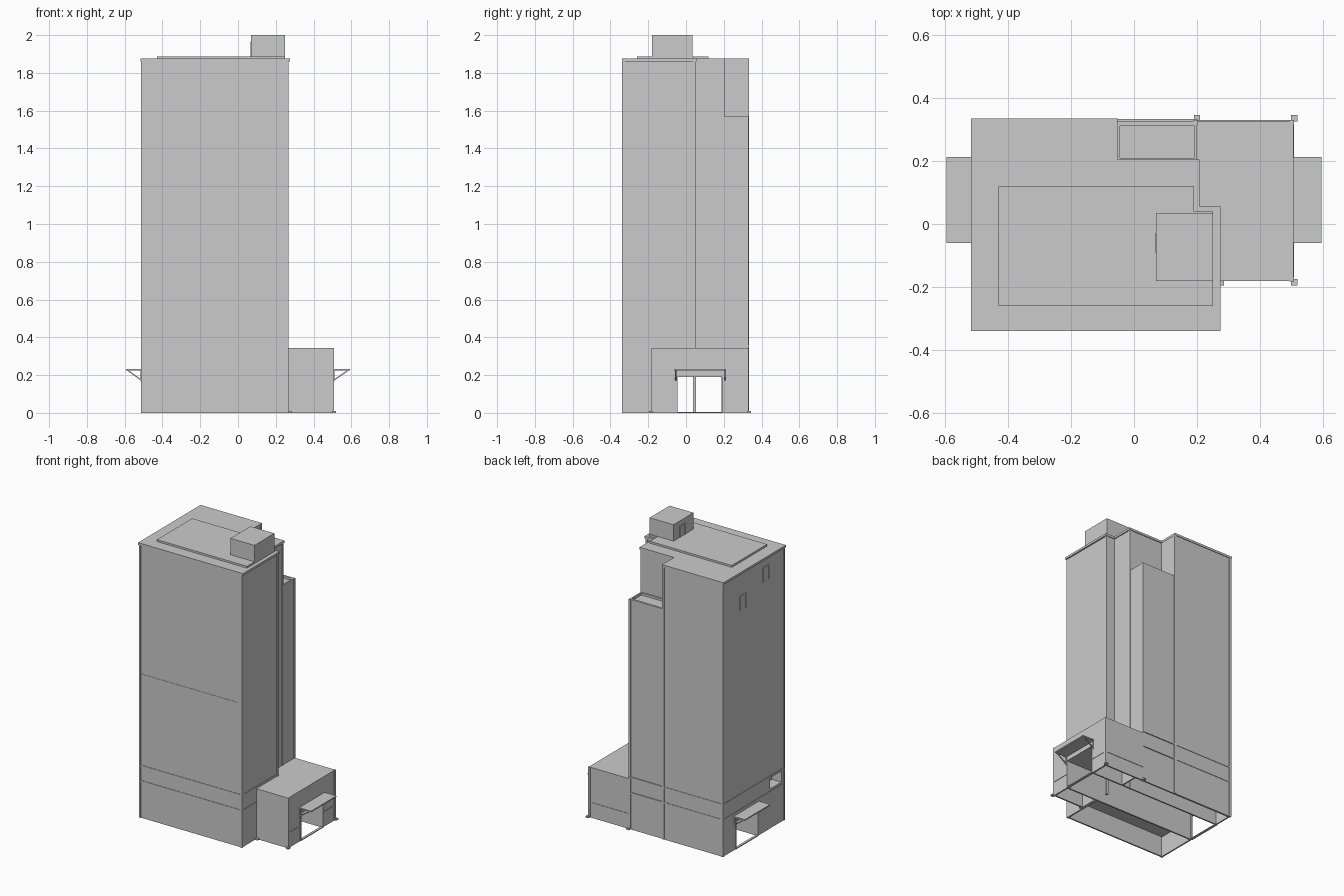
import bpy, bmesh
from mathutils import Vector

if "Cube" in bpy.data.objects:
    bpy.data.objects.remove(bpy.data.objects["Cube"])


def prism(name, pts, z0, z1):
    bm = bmesh.new()
    f = bm.faces.new([bm.verts.new((x, y, z0)) for x, y in pts])
    r = bmesh.ops.extrude_face_region(bm, geom=[f])
    for v in r["geom"]:
        if isinstance(v, bmesh.types.BMVert):
            v.co.z = z1
    bmesh.ops.recalc_face_normals(bm, faces=bm.faces)
    me = bpy.data.meshes.new(name)
    bm.to_mesh(me)
    bm.free()
    o = bpy.data.objects.new(name, me)
    bpy.context.collection.objects.link(o)
    return o


def box(name, x0, x1, y0, y1, z0, z1):
    return prism(name, [(x0, y0), (x1, y0), (x1, y1), (x0, y1)], z0, z1)


def cut(target, cutters):
    for c in cutters:
        m = target.modifiers.new("cut", "BOOLEAN")
        m.operation, m.solver, m.object = "DIFFERENCE", "EXACT", c
        bpy.context.view_layer.objects.active = target
        bpy.ops.object.modifier_apply(modifier=m.name)


def beam(name, a, b, w):
    a, b = Vector(a), Vector(b)
    o = box(name, -w / 2, w / 2, -w / 2, w / 2, 0, (b - a).length)
    o.rotation_mode = "QUATERNION"
    o.rotation_quaternion = (b - a).to_track_quat("Z", "Y")
    o.location = a
    return o


# main volumes
L, F, B = -0.51, -0.335, 0.33
tower_pts = [(L, F), (0.265, F), (0.265, 0.05), (0.2, 0.05), (0.2, 0.2),
             (-0.055, 0.2), (-0.055, B), (L, B)]
tower = prism("tower", tower_pts, 0, 1.86)
stair = box("stair_tower", -0.055, 0.2, 0.2, B - 0.003, 0, 1.57)
podium = prism("podium", [(0.265, -0.18), (0.505, -0.18), (0.505, 0.327), (0.2, 0.327),
                          (0.2, 0.05), (0.265, 0.05)], 0, 0.343)

# passage, hollow ground-floor rooms, side window and sunken stair roof
cutters = [
    box("passage_cutter", -0.7, 0.7, -0.045, 0.19, -0.1, 0.19),
    box("front_room_cutter", L + 0.01, 0.255, F + 0.01, -0.055, -0.1, 0.14),
    box("back_room_cutter", L + 0.01, 0.255, 0.2, B - 0.013, -0.1, 0.09),
    box("podium_front_cutter", 0.275, 0.495, -0.17, -0.055, -0.1, 0.14),
    box("podium_back_cutter", 0.265, 0.495, 0.2, B - 0.013, -0.1, 0.09),
    box("side_window_cutter", -0.6, -0.44, -0.3, -0.18, 0.27, 0.345),
    box("stair_roof_cutter", -0.045, 0.19, 0.21, 0.312, 1.555, 1.7),
]
for o in (tower, podium):
    cut(o, cutters[:6])
cut(stair, [cutters[0], cutters[2], cutters[6]])
for c in cutters:
    bpy.data.objects.remove(c)

# cornice, following the tower outline
e = 0.007
roof_pts = [(L - e, F - e + 0.002), (0.275, F - e + 0.002), (0.275, 0.055), (0.207, 0.055),
            (0.207, 0.205), (-0.053, 0.205), (-0.053, B + 0.004), (L - e, B + 0.004)]
prism("cornice", roof_pts, 1.86, 1.875)

# roof deck and penthouse with door frame
prism("roof_deck", [(-0.43, -0.26), (0.25, -0.26), (0.25, 0.04), (0.19, 0.04),
                    (0.19, 0.12), (-0.43, 0.12)], 1.875, 1.888)
box("penthouse", 0.07, 0.25, -0.18, 0.035, 1.875, 2.0)


def side_frame(name, x, y0, y1, z0, z1, t=0.008):
    for ya in (y0, y1 - t):
        box(name + "_jamb", x - 0.004, x + 0.002, ya, ya + t, z0, z1)
    box(name + "_head", x - 0.004, x + 0.002, y0, y1, z1 - t, z1)


side_frame("penthouse_door", 0.07, -0.09, -0.03, 1.888, 1.965)
side_frame("upper_window_a", L, 0.08, 0.15, 1.61, 1.71)
side_frame("upper_window_b", L, -0.17, -0.1, 1.71, 1.81)

# corner trims
p, w = 0.003, 0.012
for x, y, top in [(L, F, 1.86), (0.265, F, 1.86), (0.265, 0.05, 1.86), (0.2, 0.2, 1.86),
                  (-0.055, B, 1.86), (L, B, 1.86), (0.2, 0.327, 1.57),
                  (0.505, -0.18, 0.343), (0.505, 0.327, 0.343)]:
    sx = -1 if x == L else 1
    sy = -1 if y < 0 else 1
    xs = sorted((x - sx * w, x + sx * p))
    ys = sorted((y - sy * w, y + sy * p))
    box("corner_trim", *xs, *ys, 0, top)

# horizontal bands on the lower floors
for z in (0.25, 0.355):
    t = 0.005
    box("front_band", L, 0.265, F - p, F + p, z - t, z + t)
    box("left_band", L - p, L + p, F, B, z - t, z + t)
    box("back_band", L, 0.2, B - 0.006, B + p, z - t, z + t)
    box("right_band", 0.262, 0.268, F, -0.18 if z < 0.3 else 0.04, z - t, z + t)
box("podium_band_back", 0.2, 0.505, 0.32, 0.33, 0.095, 0.105)
for y0, y1 in ((-0.18, -0.05), (0.195, 0.327)):
    box("podium_band_side", 0.502, 0.508, y0, y1, 0.095, 0.105)
box("front_mid_band", -0.49, 0.24, F - 0.002, F, 0.977, 0.983)

# corner feet
for x, y in [(0.508, 0.335), (0.508, -0.185), (0.2, 0.335), (0.275, -0.185)]:
    box("corner_foot", x - 0.01, x + 0.01, y - 0.01, y + 0.01, 0, 0.01)

# entrance canopies, brackets, door frames and thresholds on both ends
for s in (-1, 1):
    wall = 0.505 if s > 0 else 0.51

    def span(a, b):
        return sorted((s * a, s * b))

    box("canopy", *span(wall - 0.002, 0.594), -0.06, 0.213, 0.224, 0.232)
    for y in (-0.054, 0.207):
        beam("canopy_bracket", (s * wall, y, 0.172), (s * 0.585, y, 0.226), 0.006)
        box("bracket_post", *span(wall, wall + 0.006), y - 0.003, y + 0.003, 0.165, 0.226)
    for y in (-0.05, 0.19):
        box("door_jamb", *span(wall - 0.01, wall + 0.004), y, y + 0.006, 0, 0.19)
    box("door_head", *span(wall - 0.01, wall + 0.004), -0.05, 0.196, 0.19, 0.196)
    box("threshold", *span(wall - 0.012, wall + 0.004), -0.045, 0.19, 0, 0.006)
